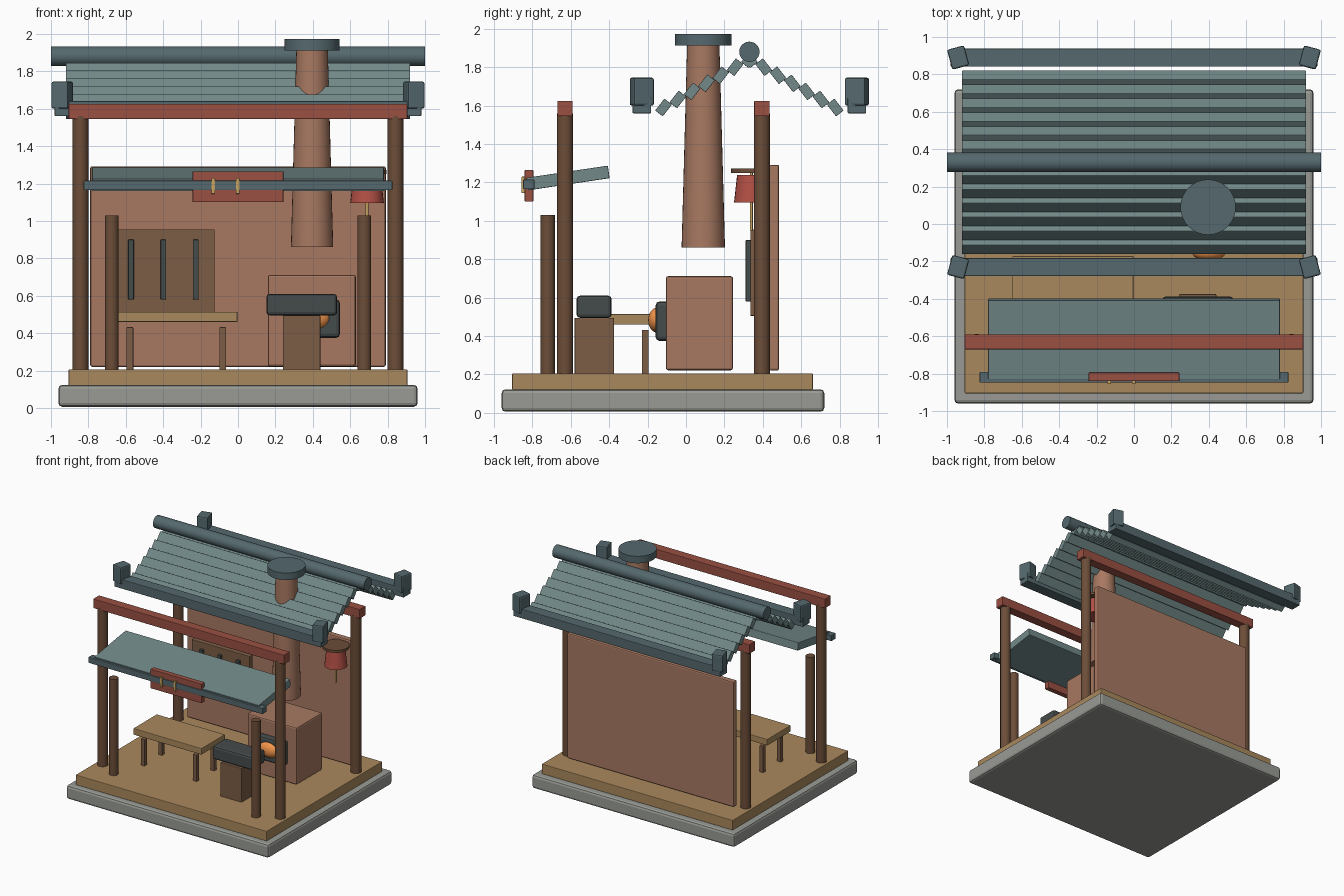
import bpy, math

if "Cube" in bpy.data.objects:
    bpy.data.objects.remove(bpy.data.objects["Cube"])

def mat(name, r, g, b):
    m = bpy.data.materials.new(name)
    m.diffuse_color = (r, g, b, 1)
    m.use_nodes = True
    m.node_tree.nodes["Principled BSDF"].inputs["Base Color"].default_value = m.diffuse_color
    return m

STONE = mat("stone", .32, .33, .30)
PLANK = mat("plank", .40, .25, .11)
WOOD = mat("wood", .20, .11, .06)
POST = mat("post_wood", .15, .075, .04)
CLAY = mat("clay", .39, .19, .12)
RED = mat("red_paint", .32, .08, .055)
LAMP = mat("lantern_red", .45, .08, .06)
TILE = mat("roof_tile", .17, .25, .25)
TRIM = mat("roof_trim", .09, .14, .155)
IRON = mat("iron", .06, .07, .07)
FIRE = mat("ember", .9, .3, .07)
GOLD = mat("gold", .6, .38, .12)

def finish(name, m, bevel=0):
    o = bpy.context.object
    o.name = name
    o.data.materials.append(m)
    if bevel:
        b = o.modifiers.new("bevel", 'BEVEL')
        b.width, b.segments = bevel, 2
    return o

def box(name, x, y, z, m, bevel=.004, rx=0, rz=0):
    """Box from (min, max) ranges, optionally turned about its centre."""
    c = [(a + b) / 2 for a, b in (x, y, z)]
    bpy.ops.mesh.primitive_cube_add(size=1, location=c)
    o = bpy.context.object
    o.scale = [b - a for a, b in (x, y, z)]
    bpy.ops.object.transform_apply(location=False, rotation=False, scale=True)
    o.rotation_euler = (rx, 0, rz)
    return finish(name, m, bevel)

def cyl(name, x, y, z0, z1, r0, r1, m, n=24):
    bpy.ops.mesh.primitive_cone_add(vertices=n, radius1=r0, radius2=r1, depth=z1 - z0,
                                    location=(x, y, (z0 + z1) / 2))
    bpy.ops.object.shade_smooth_by_angle()
    return finish(name, m)

# base, floor and back wall
box("stone_base", (-.96, .96), (-.96, .72), (.006, .123), STONE, .02)
box("floor", (-.905, .905), (-.905, .66), (.12, .206), PLANK)
box("back_wall", (-.79, .79), (.435, .485), (.22, 1.292), CLAY, .01)

# posts and beams
for s in (-1, 1):
    cyl("short_front_post", s * .675, -.72, .1, 1.03, .037, .037, POST)
    for y in (-.63, .395):
        cyl("tall_post", s * .842, y, .1, 1.56, .042, .042, POST)
for y in (-.63, .395):
    box("cross_beam", (-.905, .905), (y - .04, y + .04), (1.545, 1.625), RED)

# roof: steep overlapping slats each side of a ridge pole
RY = .33
for s in (-1, 1):
    for i in range(7):
        y, z = RY + s * .0745 * i, 1.842 - .042 * i
        box("roof_slat", (-.92, .92), (y - .039, y + .039), (z - .025, z + .025),
            TILE, .003, rx=-s * math.radians(52))
    e = RY + s * .56
    box("eave_beam", (-.98, .98), (e - .048, e + .048), (1.56, 1.64), TRIM)
    for sx in (-1, 1):
        box("corner_block", (sx * .94 - .047, sx * .94 + .047), (e - .055, e + .055),
            (1.6, 1.745), TRIM, .01, rz=-sx * s * math.radians(-15) * -1)
ridge = cyl("ridge_pole", 0, RY, -1, 1, .053, .053, TRIM)
ridge.rotation_euler = (0, math.pi / 2, 0)
ridge.location = (0, RY, 1.88)

# front awning with rim, sign plate and gold strips
box("awning", (-.78, .78), (-.83, -.4), (1.19, 1.256), TILE, rx=math.radians(8.5))
box("awning_rim", (-.825, .825), (-.848, -.79), (1.165, 1.215), TRIM)
box("sign_plate", (-.243, .243), (-.84, -.795), (1.1, 1.265), RED)
for x in (-.133, -.002):
    box("sign_strip", (x - .01, x + .01), (-.856, -.82), (1.145, 1.23), GOLD, .002)

# forge, opening, embers and chimney
box("forge", (.16, .63), (-.105, .245), (.222, .712), CLAY, .012)
box("forge_opening", (.25, .545), (-.158, -.08), (.375, .58), IRON, .02)
bpy.ops.mesh.primitive_uv_sphere_add(segments=24, ring_count=12, location=(.4, -.15, .483))
bpy.context.object.scale = (.09, .047, .065)
bpy.ops.object.shade_smooth()
finish("embers", FIRE)
cyl("chimney", .396, .09, .86, 1.92, .113, .084, CLAY, 32)
cyl("chimney_cap", .396, .09, 1.912, 1.972, .148, .148, TRIM, 32)

# anvil on its block
box("anvil_block", (.24, .44), (-.58, -.375), (.2, .495), WOOD)
box("anvil", (.152, .53), (-.57, -.387), (.495, .61), IRON, .018)

# bench
box("bench_seat", (-.65, -.003), (-.49, -.172), (.46, .514), PLANK)
for x in (-.578, -.082):
    for y in (-.45, -.212):
        box("bench_leg", (x - .018, x + .018), (y - .018, y + .018), (.15, .432), WOOD)

# tool rack
box("tool_board", (-.675, -.125), (.335, .38), (.505, .955), WOOD)
for x in (-.572, -.399, -.226):
    box("hanging_tool", (x - .015, x + .015), (.31, .337), (.58, .9), IRON)

# hanging lantern
cyl("lantern_top", .69, .34, 1.25, 1.272, .105, .105, POST)
cyl("lantern_body", .69, .34, 1.096, 1.238, .09, .074, LAMP)
cyl("lantern_tassel", .69, .34, .95, 1.25, .008, .008, GOLD, 12)
